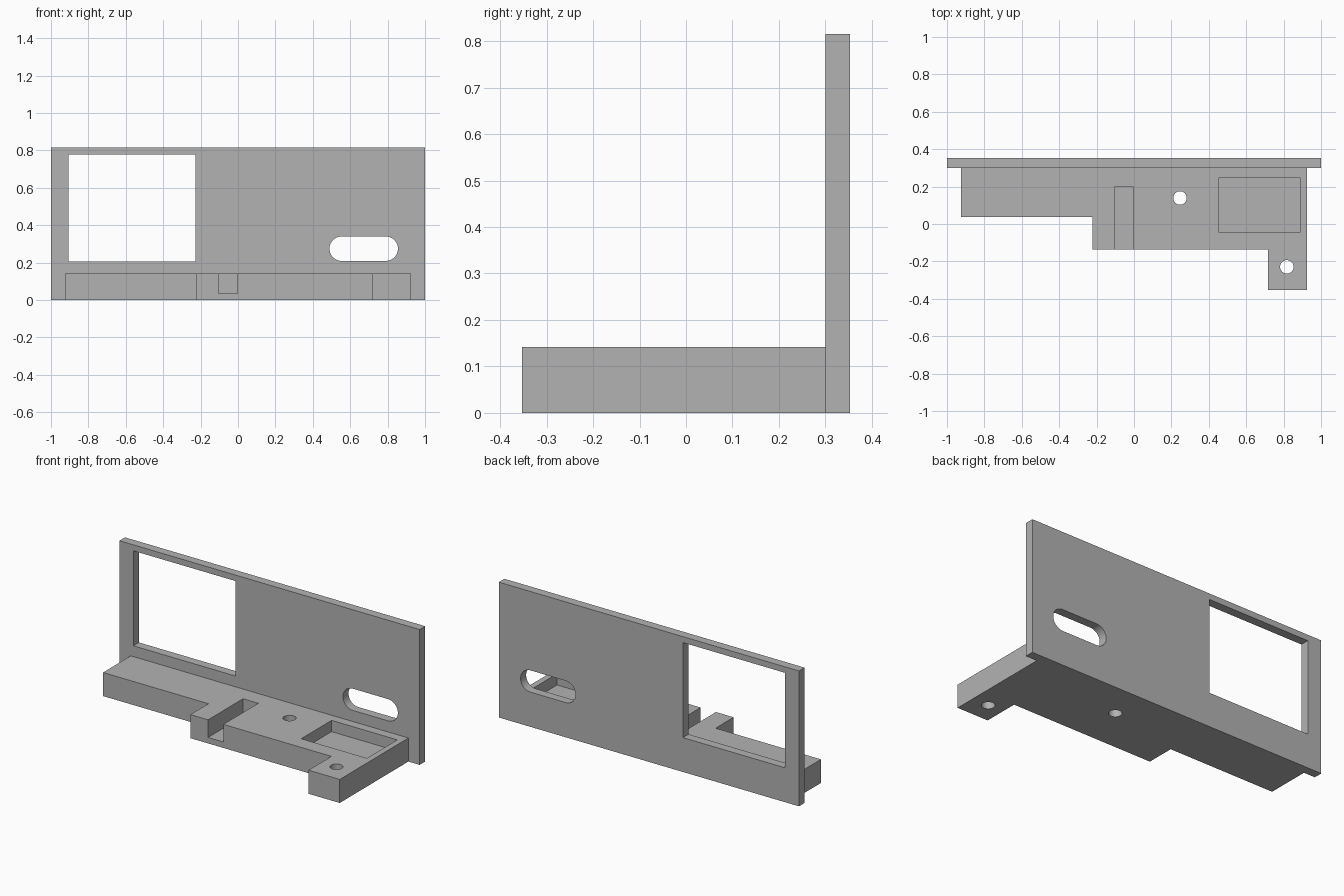
import bpy, bmesh, math
from mathutils import Matrix, Vector

if "Cube" in bpy.data.objects:
    bpy.data.objects.remove(bpy.data.objects["Cube"], do_unlink=True)

grey = bpy.data.materials.new("plain_grey")
grey.use_nodes = True
grey.diffuse_color = (0.45, 0.45, 0.45, 1)
grey.node_tree.nodes["Principled BSDF"].inputs["Base Color"].default_value = grey.diffuse_color


def prism(name, outline, low, high, upright=False):
    """Extrude a flat outline along z, or along y when upright (outline in x, z)."""
    bm = bmesh.new()
    face = bm.faces.new([bm.verts.new((a, b, low)) for a, b in outline])
    new = bmesh.ops.extrude_face_region(bm, geom=[face])["geom"]
    verts = [v for v in new if isinstance(v, bmesh.types.BMVert)]
    bmesh.ops.translate(bm, verts=verts, vec=Vector((0, 0, high - low)))
    if upright:
        swap = Matrix(((1, 0, 0), (0, 0, 1), (0, 1, 0))).to_4x4()
        bmesh.ops.transform(bm, matrix=swap, verts=bm.verts)
    bmesh.ops.recalc_face_normals(bm, faces=bm.faces)
    mesh = bpy.data.meshes.new(name)
    bm.to_mesh(mesh)
    bm.free()
    mesh.materials.append(grey)
    obj = bpy.data.objects.new(name, mesh)
    bpy.context.collection.objects.link(obj)
    return obj


def rect(a0, a1, b0, b1):
    return [(a0, b0), (a1, b0), (a1, b1), (a0, b1)]


def arc(cx, cy, r, start, sweep, n):
    return [(cx + r * math.cos(start + sweep * i / n), cy + r * math.sin(start + sweep * i / n))
            for i in range(n + 1)]


def circle(cx, cy, r, n=40):
    return arc(cx, cy, r, 0, math.tau, n)[:-1]


def stadium(x0, x1, z0, z1, n=20):
    r, cz = (z1 - z0) / 2, (z0 + z1) / 2
    return (arc(x1 - r, cz, r, -math.pi / 2, math.pi, n)
            + arc(x0 + r, cz, r, math.pi / 2, math.pi, n))


def cut(obj, cutters):
    bpy.ops.object.select_all(action='DESELECT')
    bpy.context.view_layer.objects.active = obj
    obj.select_set(True)
    for cutter in cutters:
        cutter.hide_render = True
        mod = obj.modifiers.new("cut", 'BOOLEAN')
        mod.operation, mod.solver, mod.object = 'DIFFERENCE', 'EXACT', cutter
        bpy.ops.object.modifier_apply(modifier=mod.name)
        bpy.data.objects.remove(cutter, do_unlink=True)
    bpy.ops.object.shade_smooth_by_angle(angle=math.radians(30))


TOP = 0.142      # top of the base
SEAM = 0.3       # front of the upright panel
BACK = 0.353

# Upright panel with a large window and a rounded slot
panel = prism("upright_panel", rect(-1, 1, 0, 0.815), SEAM, BACK, upright=True)
cut(panel, [
    prism("window_cutter", rect(-0.907, -0.227, 0.207, 0.779), 0.2, 0.5, upright=True),
    prism("slot_cutter", stadium(0.489, 0.855, 0.209, 0.34), 0.2, 0.5, upright=True),
])

# Stepped base with a groove, a shallow pocket and two through holes
steps = [(-0.925, SEAM), (-0.925, 0.037), (-0.223, 0.037), (-0.223, -0.135),
         (0.717, -0.135), (0.717, -BACK), (0.925, -BACK), (0.925, SEAM)]
base = prism("stepped_base", steps, 0, TOP)
cut(base, [
    prism("groove_cutter", rect(-0.105, -0.003, -0.3, 0.198), 0.036, 0.3),
    prism("pocket_cutter", rect(0.451, 0.889, -0.043, 0.246), 0.074, 0.3),
    prism("rear_hole_cutter", circle(0.246, 0.139, 0.036), -0.1, 0.3),
    prism("front_hole_cutter", circle(0.817, -0.229, 0.036), -0.1, 0.3),
])
